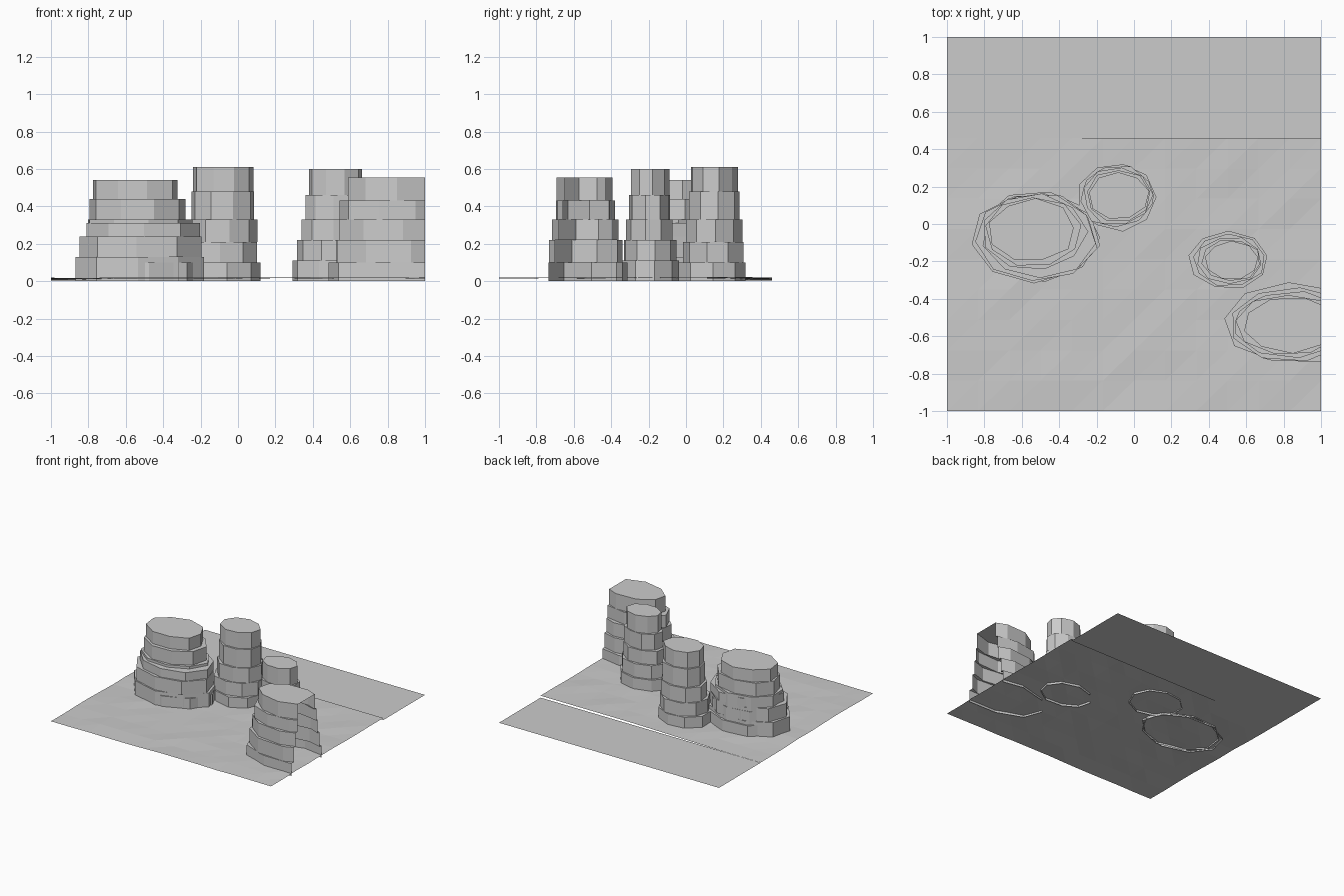
import bpy, bmesh, math, random

if "Cube" in bpy.data.objects:
    bpy.data.objects.remove(bpy.data.objects["Cube"])

random.seed(4)

stone = bpy.data.materials.new("plain grey stone")
stone.diffuse_color = (0.6, 0.6, 0.6, 1)
stone.use_nodes = True
stone.node_tree.nodes["Principled BSDF"].inputs["Base Color"].default_value = stone.diffuse_color


def finish(bm, name):
    mesh = bpy.data.meshes.new(name)
    bm.to_mesh(mesh)
    bm.free()
    mesh.materials.append(stone)
    obj = bpy.data.objects.new(name, mesh)
    bpy.context.collection.objects.link(obj)
    return obj


def lerp(a, b, t):
    return a + (b - a) * t


def mesa(name, base, top, levels, sides=9, trim=False):
    """Stepped rock: base and top are (x, y, rx, ry), levels are layer heights."""
    bm = bmesh.new()
    rings = []
    count = len(levels) - 1
    for i in range(count):
        t = i / max(1, count - 1)
        cx, cy, rx, ry = (lerp(a, b, t) for a, b in zip(base, top))
        spin = random.uniform(-0.25, 0.25)
        outline = []
        for k in range(sides):
            a = 2 * math.pi * k / sides + spin
            r = random.uniform(0.97, 1.06)
            outline.append((cx + rx * r * math.cos(a), cy + ry * r * math.sin(a)))
        for z in (levels[i], levels[i + 1]):
            rings.append([bm.verts.new((x, y, z)) for x, y in outline])
    # walls and ledges
    for low, high in zip(rings, rings[1:]):
        for k in range(sides):
            n = (k + 1) % sides
            bm.faces.new((low[k], low[n], high[n], high[k]))
    bm.faces.new(rings[-1])
    # rock sliced open by the tile border
    if trim:
        bmesh.ops.bisect_plane(bm, geom=bm.verts[:] + bm.edges[:] + bm.faces[:],
                               plane_co=(1, 0, 0), plane_no=(1, 0, 0), clear_outer=True)
    return finish(bm, name)


# Uneven ground sheet, sinking towards the back left
bm = bmesh.new()
nx, ny = 12, 9
grid = []
for j in range(ny + 1):
    y = lerp(-1, 0.46, j / ny)
    row = []
    for i in range(nx + 1):
        x = lerp(-1, 1, i / nx)
        rear = 0.004 + 0.015 * max(0, min(1, (x + 0.7) / 0.9))
        z = lerp(0.018, rear, (j / ny) ** 2)
        if j < ny:
            z += random.uniform(-0.004, 0.003)
        row.append(bm.verts.new((x, y, z)))
    grid.append(row)
for j in range(ny):
    for i in range(nx):
        a, b, c, d = grid[j][i], grid[j][i + 1], grid[j + 1][i + 1], grid[j + 1][i]
        bm.faces.new((a, b, c))
        bm.faces.new((a, c, d))
finish(bm, "ground")

# Flat lower strip along the back
bm = bmesh.new()
bm.faces.new([bm.verts.new(p) for p in
              ((-1, 0.46, 0.003), (1, 0.46, 0.003), (1, 1, 0.003), (-1, 1, 0.003))])
finish(bm, "back_strip")

# Rocks
mesa("left_rock", (-0.52, -0.06, 0.32, 0.24), (-0.545, -0.035, 0.225, 0.165),
     (0, 0.10, 0.21, 0.33, 0.44, 0.54))
mesa("left_rock_skirt", (-0.53, -0.07, 0.335, 0.235), (-0.51, -0.07, 0.30, 0.225),
     (0, 0.13, 0.24, 0.31))
mesa("middle_rock", (-0.095, 0.145, 0.205, 0.18), (-0.08, 0.15, 0.16, 0.127),
     (0, 0.10, 0.21, 0.33, 0.48, 0.61))
mesa("right_rock", (0.505, -0.195, 0.21, 0.15), (0.52, -0.195, 0.14, 0.10),
     (0, 0.11, 0.22, 0.33, 0.46, 0.60))
mesa("border_rock", (0.85, -0.53, 0.36, 0.212), (0.835, -0.54, 0.255, 0.145),
     (0, 0.10, 0.22, 0.33, 0.43, 0.555), trim=True)
